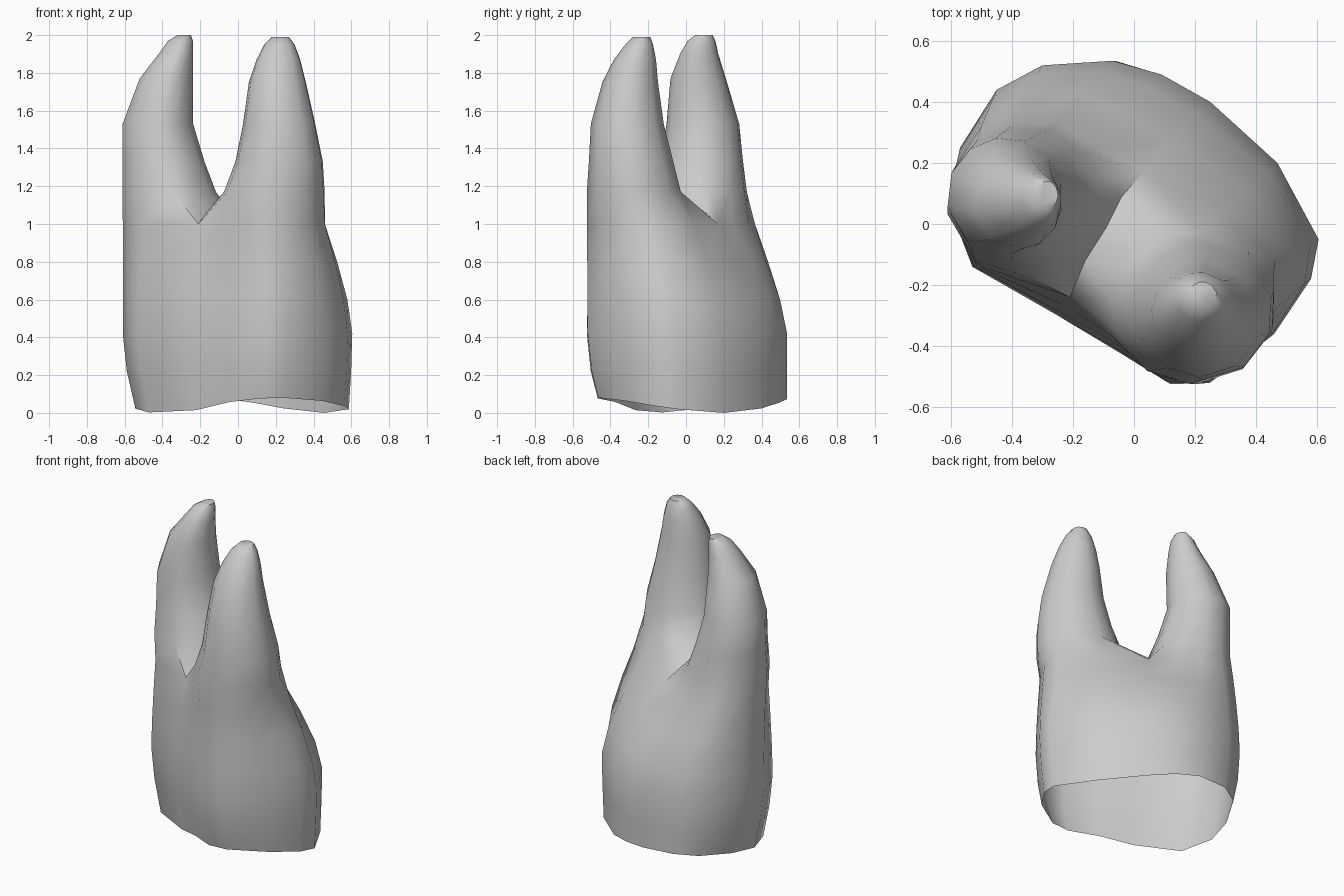
import bpy
import bmesh
from math import atan2, cos, sin, pi, radians

cube = bpy.data.objects.get("Cube")
if cube:
    bpy.data.objects.remove(cube, do_unlink=True)

# Neck outlines, counter-clockwise: front groove, left root side, back groove, right root side
WIDE = [(-.25, -.30), (-.05, -.42), (.12, -.525), (.25, -.52), (.46, -.36), (.58, -.18), (.605, -.05), (.47, .20),
        (.25, .40), (.09, .49), (-.07, .535), (-.30, .52), (-.45, .44), (-.57, .25), (-.61, .07), (-.53, -.14)]
WAIST = [(-.21, -.24), (-.08, -.36), (.06, -.48), (.20, -.525), (.37, -.43), (.46, -.28), (.46, -.12), (.30, .04),
         (.03, .17), (-.12, .25), (-.25, .33), (-.38, .365), (-.50, .32), (-.58, .20), (-.61, .05), (-.50, -.14)]
SADDLE = [(-.16, -.12, 1.07), (-.09, -.01, 1.1), (-.04, .09, 1.07)]

# Root sections: height, x range, y range
LEFT_ROOT = [(1.17, -.07, .46, -.52, -.03), (1.33, -.01, .45, -.51, -.07),
             (1.53, .03, .41, -.50, -.12), (1.75, .06, .36, -.44, -.15),
             (1.87, .10, .33, -.38, -.16), (1.95, .14, .30, -.32, -.175), (1.99, .18, .27, -.28, -.19)]
RIGHT_ROOT = [(1.17, -.61, -.12, -.17, .32), (1.33, -.61, -.18, -.13, .30),
              (1.53, -.61, -.24, -.10, .28), (1.77, -.52, -.24, -.08, .21),
              (1.90, -.42, -.24, -.03, .17), (1.97, -.37, -.24, .01, .155), (2.0, -.32, -.25, .05, .14)]

bm = bmesh.new()


def bridge(lower, upper):
    n = len(lower)
    for i in range(n):
        j = (i + 1) % n
        bm.faces.new((lower[i], lower[j], upper[j], upper[i]))


def neck_ring(z, blend):
    return [bm.verts.new((a + (c - a) * blend, b + (d - b) * blend, z))
            for (a, b), (c, d) in zip(WIDE, WAIST)]


def rim_ring():
    # Wavy lower edge, drawn in at the front and right
    ring = []
    for x, y in WIDE:
        z = .04 - .04 * cos(2 * (atan2(y, x) - radians(25)))
        ring.append(bm.verts.new((x * (.89 if x < 0 else .97), y * (.89 if y < 0 else 1), z)))
    return ring


def grow_root(base, sections):
    # Ellipses whose points follow the directions of the starting ring
    n = len(base)
    z, x0, x1, y0, y1 = sections[0]
    angles = [atan2(v.co.y - (y0 + y1) / 2, v.co.x - (x0 + x1) / 2) for v in base]
    start = angles[0]
    angles = [start + (((a - start) % (2 * pi)) + 2 * pi * i / n) / 2
              for i, a in enumerate(angles)]
    ring = base
    for z, x0, x1, y0, y1 in sections:
        rx, ry = (x1 - x0) / 2 * 1.02, (y1 - y0) / 2 * 1.02
        upper = [bm.verts.new(((x0 + x1) / 2 + rx * cos(a), (y0 + y1) / 2 + ry * sin(a), z))
                 for a in angles]
        bridge(ring, upper)
        ring = upper
    bm.faces.new(ring)


# Open hollow neck
ring = rim_ring()
for z, blend in [(.22, -.0), (.42, 0), (.6, .18), (.8, .55), (1.0, 1)]:
    upper = neck_ring(z, blend)
    if z < .3:
        for v in upper:
            v.co.x *= .965 if v.co.x < 0 else .99
            v.co.y *= .96 if v.co.y < 0 else 1
    bridge(ring, upper)
    ring = upper

# Two roots sharing the saddle between them
saddle = [bm.verts.new(p) for p in SADDLE]
half = len(ring) // 2
grow_root(ring[:half + 1] + saddle[::-1], LEFT_ROOT)
grow_root(ring[half:] + [ring[0]] + saddle, RIGHT_ROOT)

mesh = bpy.data.meshes.new("tooth_root")
bm.to_mesh(mesh)
bm.free()
tooth = bpy.data.objects.new("tooth_root", mesh)
bpy.context.collection.objects.link(tooth)

# Plain grey surface
grey = bpy.data.materials.new("light_grey")
grey.use_nodes = True
colour = (.6, .6, .6, 1)
grey.diffuse_color = colour
grey.node_tree.nodes["Principled BSDF"].inputs["Base Color"].default_value = colour
mesh.materials.append(grey)

bpy.context.view_layer.objects.active = tooth
tooth.select_set(True)
bpy.ops.object.shade_smooth_by_angle(angle=radians(50))
